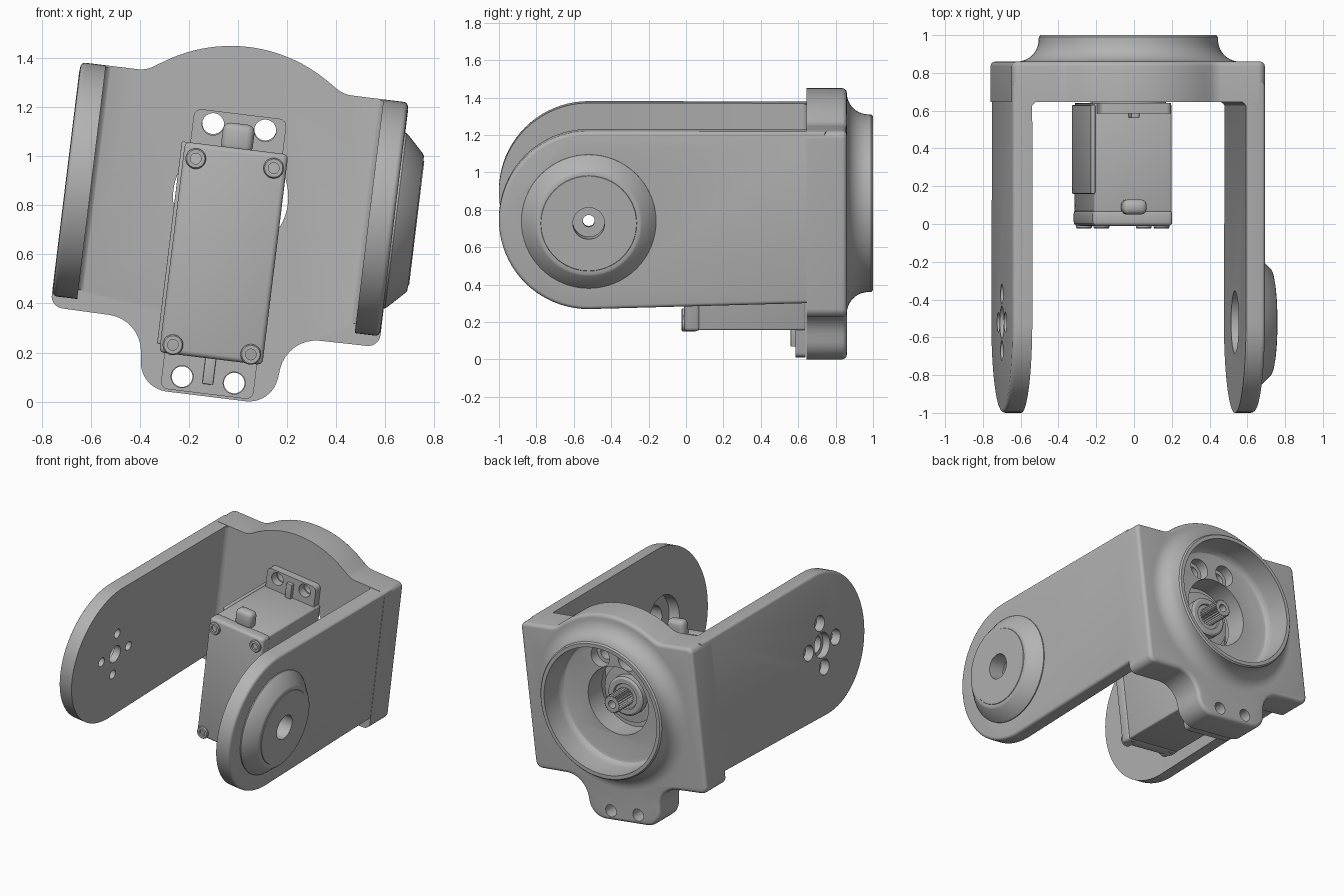
import bpy, bmesh
from math import sin, cos, pi, radians, tan, atan2
from mathutils import Matrix, Vector

if "Cube" in bpy.data.objects:
    bpy.data.objects.remove(bpy.data.objects["Cube"], do_unlink=True)

grey = bpy.data.materials.new("satin_grey")
grey.use_nodes = True
grey.diffuse_color = (0.45, 0.45, 0.45, 1)
grey.node_tree.nodes["Principled BSDF"].inputs["Base Color"].default_value = grey.diffuse_color

# All parts are built upright around the output shaft, then tilted as a whole
TILT = Matrix.Translation((-0.03, 0, 0.835)) @ Matrix.Rotation(radians(7), 4, 'Y')
HUB_Y, HUB_Z = -0.52, -0.015
parts = []


def finish(name, bm):
    bmesh.ops.recalc_face_normals(bm, faces=bm.faces[:])
    me = bpy.data.meshes.new(name)
    bm.to_mesh(me)
    bm.free()
    ob = bpy.data.objects.new(name, me)
    bpy.context.scene.collection.objects.link(ob)
    me.materials.append(grey)
    return ob


def prism(name, pts, axis, a, b, bevel=0):
    """Extrude a 2D outline along an axis from a to b, rounding the rim at b."""
    place = {'X': lambda p, q, d: (d, p, q), 'Y': lambda p, q, d: (p, d, q),
             'Z': lambda p, q, d: (p, q, d)}[axis]
    bm = bmesh.new()
    near = [bm.verts.new(place(p[0], p[1], a)) for p in pts]
    far = [bm.verts.new(place(p[0], p[1], b)) for p in pts]
    bm.faces.new(near)
    cap = bm.faces.new(far)
    for i in range(len(pts)):
        j = (i + 1) % len(pts)
        bm.faces.new((near[i], near[j], far[j], far[i]))
    if bevel:
        bmesh.ops.recalc_face_normals(bm, faces=bm.faces[:])
        bmesh.ops.bevel(bm, geom=list(cap.edges), offset=bevel, segments=4,
                        profile=0.5, affect='EDGES')
    return finish(name, bm)


def lathe(name, profile, axis, centre=(0, 0), n=64):
    """Solid of revolution from (radius, distance) pairs along X or Y."""
    bm = bmesh.new()
    rings = []
    for r, d in profile:
        ring = []
        for k in range(n):
            t = 2 * pi * k / n
            p, q = centre[0] + r * cos(t), centre[1] + r * sin(t)
            ring.append(bm.verts.new((d, p, q) if axis == 'X' else (p, d, q)))
        rings.append(ring)
    for lo, hi in zip(rings, rings[1:]):
        for k in range(n):
            j = (k + 1) % n
            bm.faces.new((lo[k], lo[j], hi[j], hi[k]))
    bm.faces.new(rings[0])
    bm.faces.new(rings[-1])
    return finish(name, bm)


def box(name, x, y, z, bevel=0.0):
    bm = bmesh.new()
    bmesh.ops.create_cube(bm, size=1)
    for v in bm.verts:
        v.co = [lo + (hi - lo) * (c + 0.5) for c, (lo, hi) in zip(v.co, (x, y, z))]
    if bevel:
        bmesh.ops.bevel(bm, geom=bm.edges[:], offset=bevel, segments=3,
                        profile=0.5, affect='EDGES')
    return finish(name, bm)


def combine(base, others, op):
    """Apply a series of booleans and discard the helper solids."""
    for o in others:
        o.hide_render = True
        m = base.modifiers.new(op, 'BOOLEAN')
        m.operation, m.solver, m.object = op, 'EXACT', o
    dg = bpy.context.evaluated_depsgraph_get()
    me = bpy.data.meshes.new_from_object(base.evaluated_get(dg))
    base.modifiers.clear()
    base.data = me
    for o in others:
        bpy.data.objects.remove(o, do_unlink=True)
    return base


def rounded(corners, steps=8):
    """Replace each (x, y, radius) corner by a tangent arc."""
    out = []
    for i, (x, y, r) in enumerate(corners):
        p = Vector((x, y))
        if not r:
            out.append(p)
            continue
        u = (Vector(corners[i - 1][:2]) - p).normalized()
        w = (Vector(corners[(i + 1) % len(corners)][:2]) - p).normalized()
        half = u.angle(w) / 2
        c = p + (u + w).normalized() * (r / sin(half))
        s, e = p + u * (r / tan(half)) - c, p + w * (r / tan(half)) - c
        a0 = atan2(s.y, s.x)
        turn = (atan2(e.y, e.x) - a0 + pi) % (2 * pi) - pi
        out += [c + r * Vector((cos(a0 + turn * k / steps), sin(a0 + turn * k / steps)))
                for k in range(steps + 1)]
    return out


# Back plate: domed top, square shoulders, mounting lug below
right_top = [(0.675, 0.47, 0.04), (0.406, 0.47, 0.12)]
right_low = [(0.27, -0.82, 0.12), (0.30, -0.54, 0.15), (0.675, -0.535, 0.05)]
dome = [(0.615 * cos(radians(a)), 0.615 * sin(radians(a)), 0) for a in range(57, 124, 3)]
mirror = lambda pts: [(-x, y, r) for x, y, r in reversed(pts)]
outline = right_top + dome + mirror(right_top) + mirror(right_low) + right_low
bracket = prism("bracket", rounded(outline), 'Y', 0.645, 0.86, 0.025)

# Flared collar on the back
flare = [(0.59 - 0.115 * sin(t), 0.975 - 0.115 * cos(t))
         for t in [k * pi / 20 for k in range(11)]]
adds = [lathe("collar", [(0.59, 0.75)] + flare + [(0.474, 0.99), (0.465, 1.0)], 'Y', n=96)]

# Two arms with round ends, and fillets at their roots
arm = [(HUB_Y + 0.48 * cos(t), -0.01 + 0.48 * sin(t))
       for t in [pi / 2 + k * pi / 40 for k in range(41)]]
arm += [(0.75, -0.455), (0.75, 0.468)]
for s in (-1, 1):
    adds.append(prism("arm", arm, 'X', s * 0.57, s * 0.673, 0.02))
    curve = [(s * (0.53 + 0.045 * sin(t)), 0.605 + 0.045 * cos(t))
             for t in [k * pi / 12 for k in range(7)]]
    adds.append(prism("fillet", curve + [(s * 0.6, 0.605), (s * 0.6, 0.7), (s * 0.53, 0.7)],
                      'Z', -0.452, 0.464))

# Conical bearing boss on the left arm
hub = (HUB_Y, HUB_Z)
adds.append(lathe("boss", [(0.36, 0.62), (0.36, 0.68), (0.35, 0.692), (0.285, 0.757),
                           (0.275, 0.762), (0.257, 0.762), (0.255, 0.766)], 'X', hub))
combine(bracket, adds, 'UNION')

# Cup, shaft opening and bolt holes
cuts = [lathe("cup", [(0.40, 0.80), (0.42, 0.806), (0.433, 0.82), (0.44, 0.85), (0.44, 1.1)],
              'Y', n=96),
        lathe("opening", [(0.235, 0.5), (0.235, 0.9)], 'Y'),
        lathe("bearing_seat", [(0.165, 0.5), (0.165, 0.65)], 'X', hub),
        lathe("boss_bore", [(0.085, 0.6), (0.085, 0.9)], 'X', hub),
        lathe("arm_bore", [(0.085, -0.8), (0.085, -0.62), (0.06, -0.62), (0.06, -0.5)], 'X', hub)]
for s in (-1, 1):
    cuts.append(lathe("upper_hole", [(0.045, 0.5), (0.045, 0.73), (0.072, 0.73), (0.072, 0.9)],
                      'Y', (s * 0.107, 0.29), 32))
    cuts.append(lathe("lower_hole", [(0.042, 0.5), (0.042, 0.9)], 'Y', (s * 0.107, -0.752), 32))
    for dy, dz in ((0.15 * s, 0), (0, 0.15 * s)):
        cuts.append(lathe("arm_hole", [(0.053, -0.8), (0.053, -0.61), (0.032, -0.61), (0.032, -0.5)],
                          'X', (HUB_Y + dy, HUB_Z + dz), 32))
parts.append(combine(bracket, cuts, 'DIFFERENCE'))

# Motor: body, front lid, side rib, cable plug
parts += [box("motor_body", (-0.207, 0.207), (0.06, 0.64), (-0.66, 0.197), 0.012),
          box("motor_lid", (-0.212, 0.212), (-0.01, 0.075), (-0.665, 0.2), 0.02),
          box("motor_side_rib", (-0.225, -0.2), (0.16, 0.63), (-0.63, 0.2), 0.006),
          box("cable_plug", (-0.065, 0.065), (0.05, 0.13), (0.18, 0.30), 0.03)]

# Mounting flange with four holes and stiffening ribs
tab = [(x, z, 0.03) for x, z in ((-0.19, -0.81), (0.19, -0.81), (0.19, 0.34), (-0.19, 0.34))]
flange = prism("mounting_flange", rounded(tab, 4), 'Y', 0.64, 0.585)
parts.append(combine(flange, [lathe("flange_hole", [(0.045, 0.5), (0.045, 0.7)], 'Y', (x, z), 32)
                              for x in (-0.107, 0.107) for z in (-0.752, 0.285)], 'DIFFERENCE'))
for z0, z1 in ((0.18, 0.30), (-0.77, -0.65)):
    parts.append(box("flange_rib", (-0.022, 0.022), (0.56, 0.6), (z0, z1), 0.004))

# Case screws with sunken sockets
for x in (-0.16, 0.16):
    for z in (-0.628, 0.137):
        parts.append(lathe("case_screw", [(0.042, 0.05), (0.042, -0.018), (0.037, -0.025),
                                          (0.022, -0.025), (0.022, -0.005)], 'Y', (x, z), 24))

# Output bearing and splined shaft
parts.append(lathe("output_bearing", [(0.2, 0.62), (0.2, 0.665), (0.135, 0.67), (0.135, 0.715),
                                      (0.12, 0.725), (0.09, 0.725), (0.085, 0.715)], 'Y'))
TEETH = 24
spline = []
for k in range(TEETH * 2):
    r, t = (0.062, 0.052)[k % 2], pi * k / TEETH
    spline.append((r * cos(t), r * sin(t)))
shaft = prism("splined_shaft", spline, 'Y', 0.7, 0.87)
parts.append(combine(shaft, [lathe("shaft_bore", [(0.027, 0.78), (0.027, 0.95)], 'Y', n=24)],
                     'DIFFERENCE'))

# Tilt everything and shade
bpy.ops.object.select_all(action='DESELECT')
for ob in parts:
    ob.data.transform(TILT)
    ob.select_set(True)
bpy.context.view_layer.objects.active = parts[0]
bpy.ops.object.shade_smooth_by_angle(angle=radians(30))
